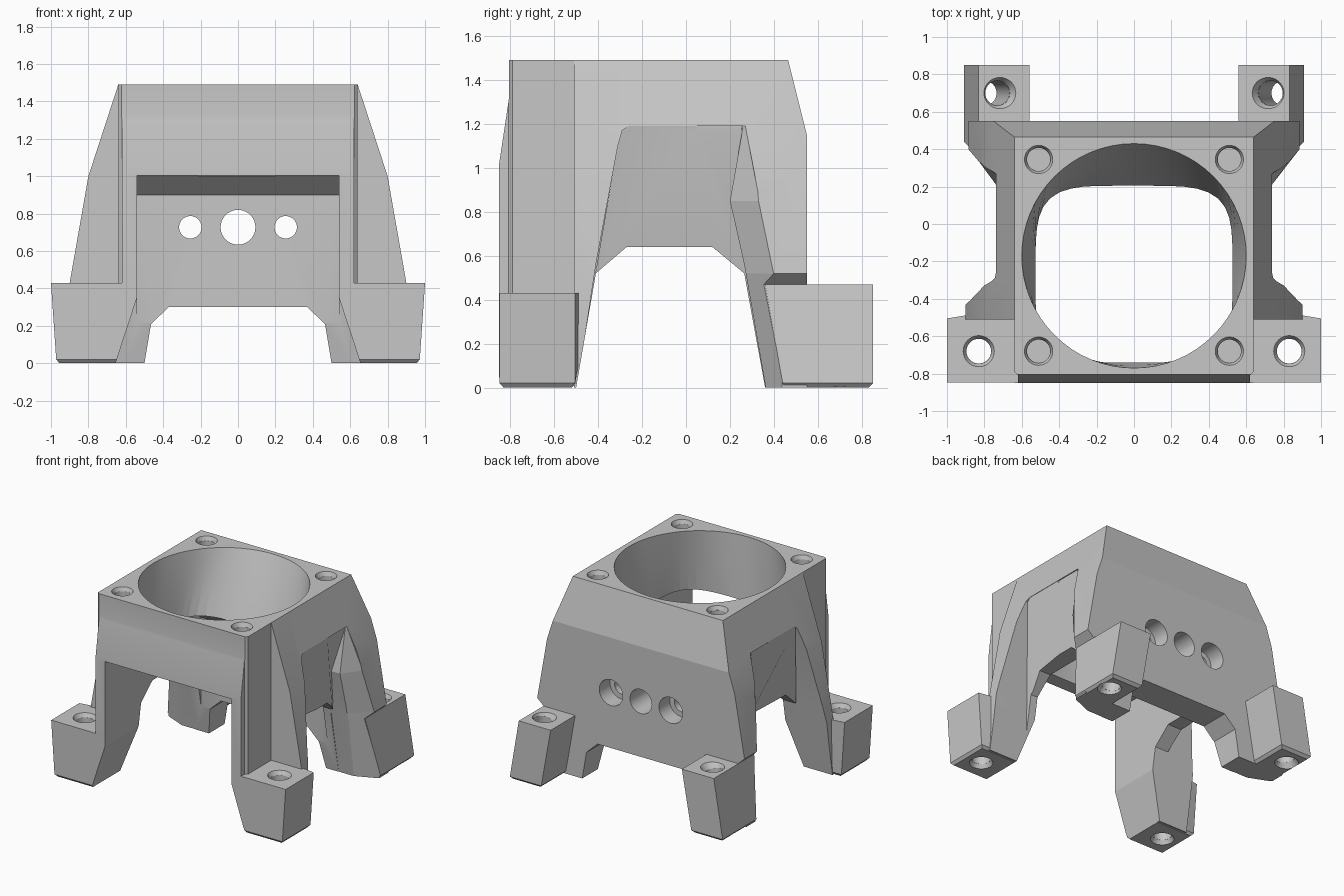
import bpy, bmesh, math
from mathutils import Vector

cube = bpy.data.objects.get("Cube")
if cube:
    bpy.data.objects.remove(cube, do_unlink=True)

grey = bpy.data.materials.new("plain grey")
grey.use_nodes = True
grey.diffuse_color = (0.57, 0.57, 0.57, 1)
grey.node_tree.nodes["Principled BSDF"].inputs["Base Color"].default_value = (0.57, 0.57, 0.57, 1)


def loft(name, rings):
    """Closed solid through rings with equal point counts."""
    bm = bmesh.new()
    loops = [[bm.verts.new(p) for p in ring] for ring in rings]
    for a, b in zip(loops, loops[1:]):
        for i in range(len(a)):
            j = (i + 1) % len(a)
            bm.faces.new((a[i], a[j], b[j], b[i]))
    bm.faces.new(loops[0])
    bm.faces.new(loops[-1])
    bmesh.ops.recalc_face_normals(bm, faces=bm.faces)
    mesh = bpy.data.meshes.new(name)
    bm.to_mesh(mesh)
    bm.free()
    mesh.materials.append(grey)
    obj = bpy.data.objects.new(name, mesh)
    bpy.context.collection.objects.link(obj)
    return obj


def along_x(name, yz, x0, x1):
    return loft(name, [[(x, y, z) for y, z in yz] for x in (x0, x1)])


def along_y(name, xz, y0, y1):
    return loft(name, [[(x, y, z) for x, z in xz] for y in (y0, y1)])


def along_z(name, xy, z0, z1):
    return loft(name, [[(x, y, z) for x, y in xy] for z in (z0, z1)])


def rod(name, start, end, r0, r1=None, n=40):
    start, end = Vector(start), Vector(end)
    turn = (end - start).to_track_quat('Z', 'Y')
    rings = []
    for centre, r in ((start, r0), (end, r1 or r0)):
        rings.append([centre + turn @ Vector((r * math.cos(t), r * math.sin(t), 0))
                      for t in (2 * math.pi * i / n for i in range(n))])
    return loft(name, rings)


def combine(target, tool, operation):
    mod = target.modifiers.new("combine", 'BOOLEAN')
    mod.operation, mod.solver, mod.object = operation, 'EXACT', tool
    bpy.context.view_layer.objects.active = target
    bpy.ops.object.modifier_apply(modifier=mod.name)
    bpy.data.objects.remove(tool, do_unlink=True)


def cut(target, tool):
    combine(target, tool, 'DIFFERENCE')


def mirrored(half):
    return half + [(-x, z) for x, z in reversed(half)]


# Flared shell: front outline crossed with side outline
body = along_y("fan_mount_body",
               mirrored([(0.64, 1.49), (0.8, 1.0), (0.9, 0.43), (0.9, 0)]), -0.51, 0.7)
combine(body, along_x("side_outline", [(-0.6, 1.49), (0.465, 1.49), (0.55, 1.15),
                                       (0.55, 0), (-0.6, 0)], -1.2, 1.2), 'INTERSECT')

# Straight front block with its sloped face and clipped corners
block = along_x("front_block", [(-0.3, 1.49), (-0.805, 1.49), (-0.805, 1.32),
                                (-0.85, 1.02), (-0.85, 0), (-0.3, 0)], -0.64, 0.64)
combine(block, along_z("clipped_corners", mirrored([(0.64, -0.2), (0.64, -0.79), (0.62, -0.808),
                                                    (0.62, -0.9)]), 0.42, 1.6), 'INTERSECT')
combine(body, block, 'UNION')
for s in (-1, 1):
    combine(body, along_z("front_post", [(s * x, y) for x, y in
                                         ((0.5, -0.85), (0.64, -0.85), (0.64, -0.45), (0.5, -0.45))],
                          0, 0.43), 'UNION')

# Side arches: recess leaning inward, slanted rear leg face, and the gap between the legs
recess = [(-0.51, -0.1), (-0.41, 0.56), (-0.31, 1.1), (-0.29, 1.17), (-0.26, 1.19),
          (0.26, 1.19), (0.2, 0.85), (0.265, 0.56), (0.38, -0.1)]
slant_inner = [(0.05, 1.19), (0.255, 1.19), (0.2, 0.85), (0.264, 0.52), (0.38, -0.1), (0.05, -0.1)]
slant_edge = [(0.738, 0.05), (0.738, 0.27), (0.83, 0.335), (0.887, 0.402), (0.92, 0.46), (0.92, 0.05)]
for s in (-1, 1):
    cut(body, loft("recess", [[(s * max(0.6, 0.735 - 0.23 * (1.19 - z)), y, z) for y, z in recess],
                              [(s * 1.3, y, z) for y, z in recess]]))
    heights = [z for y, z in slant_inner]
    cut(body, loft("leg_slant", [[(s * 0.73, y, z) for y, z in slant_inner],
                                 [(s * x, y, z) for (x, y), z in zip(slant_edge, heights)],
                                 [(s * 1.3, y, z) for (x, y), z in zip(slant_edge, heights)]]))
cut(body, along_x("leg_gap", [(-0.51, -0.1), (-0.5, 0), (-0.41, 0.52), (-0.27, 0.64),
                              (0.12, 0.64), (0.265, 0.52), (0.36, 0), (0.38, -0.1)], -1.3, 1.3))

# Step on the outside of the rear legs
for s in (-1, 1):
    cut(body, along_y("rear_step", [(s * x, z) for x, z in
                                    ((1.3, 0.52), (0.885, 0.52), (0.83, 0.47),
                                     (0.91, 0), (0.92, -0.1), (1.3, -0.1))], 0.2, 1))

# Duct: round inlet turning into a rounded square
n = 64
inlet, square = [], []
for i in range(n):
    t = 2 * math.pi * i / n
    c, d = math.cos(t), math.sin(t)
    k = (abs(c) ** 4.5 + abs(d) ** 4.5) ** (-1 / 4.5)
    inlet.append((0.6 * c, -0.17 + 0.6 * d))
    square.append((0.525 * k * c, -0.27 + 0.47 * k * d))


def blend(f, z):
    return [(a[0] + (b[0] - a[0]) * f, a[1] + (b[1] - a[1]) * f, z)
            for a, b in zip(inlet, square)]


cut(body, loft("duct", [blend(0, 1.6), blend(0, 1.49), blend(0.5, 1.25), blend(1, 0.99)]))

# Front window reaching the upright rear wall, and the notch under that wall
cut(body, along_x("front_window", [(-1.2, 1.005), (0.2, 1.005), (0.32, 0.9), (0.32, -0.1),
                                   (-1.2, -0.1)], -0.54, 0.54))
cut(body, along_y("rear_notch", mirrored([(0.37, 0.3), (0.465, 0.21), (0.5, 0),
                                          (0.51, -0.1)]), -1.2, 1.2))


def pad_ring(s, z, x0, x1, front0, front1, rear0, rear1):
    """Four corners; front and rear are the y values at x0 and at x1."""
    return [(s * x0, front0, z), (s * x1, front1, z), (s * x1, rear1, z), (s * x0, rear0, z)]


# Foot pads: upright at the front, leaning outward at the rear
for s in (-1, 1):
    combine(body, loft("front_pad", [
        pad_ring(s, 0, 0.56, 0.955, -0.83, -0.83, -0.52, -0.52),
        pad_ring(s, 0.02, 0.541, 0.972, -0.848, -0.848, -0.5, -0.505),
        pad_ring(s, 0.43, 0.541, 1.0, -0.848, -0.848, -0.43, -0.505)]), 'UNION')
    cut(body, along_y("inner_taper", [(s * x, z) for x, z in
                                      ((0.535, 0.365), (0.655, 0), (0.69, -0.1), (0.4, -0.1))],
                      -1.2, -0.35))
    combine(body, loft("rear_pad", [
        pad_ring(s, 0, 0.66, 0.89, 0.4, 0.45, 0.83, 0.83),
        pad_ring(s, 0.02, 0.64, 0.908, 0.385, 0.44, 0.85, 0.85),
        pad_ring(s, 0.47, 0.56, 0.832, 0.3, 0.36, 0.85, 0.85)]), 'UNION')

# Screw holes through the pads, countersunk at both ends
for s in (-1, 1):
    for top, bottom in (((s * 0.83, -0.68, 0.43), (s * 0.83, -0.68, 0)),
                        ((s * 0.725, 0.7, 0.47), (s * 0.805, 0.7, 0))):
        a, b = Vector(top), Vector(bottom)
        d = (b - a).normalized()
        cut(body, rod("pad_hole", a - d * 0.1, b + d * 0.1, 0.066))
        cut(body, rod("pad_sink", a - d * 0.02, a + d * 0.03, 0.094, 0.067))
        cut(body, rod("pad_sink", b + d * 0.02, b - d * 0.03, 0.094, 0.067))
    # Blind fan screw holes in the top
    for y in (0.345, -0.68):
        cut(body, rod("fan_hole", (s * 0.51, y, 1.52), (s * 0.51, y, 1.38), 0.062))
        cut(body, rod("fan_sink", (s * 0.51, y, 1.51), (s * 0.51, y, 1.46), 0.084, 0.063))
    # Counterbored side holes in the rear wall
    cut(body, rod("rear_hole", (s * 0.255, 0, 0.727), (s * 0.255, 0.8, 0.727), 0.06))
    cut(body, rod("rear_bore", (s * 0.255, 0.42, 0.727), (s * 0.255, 0.8, 0.727), 0.1))
cut(body, rod("rear_centre_hole", (0, 0, 0.727), (0, 0.8, 0.727), 0.093))

# Smooth round surfaces, keep hard edges
bpy.ops.object.select_all(action='DESELECT')
body.select_set(True)
bpy.context.view_layer.objects.active = body
bpy.ops.object.shade_smooth_by_angle(angle=math.radians(12))
